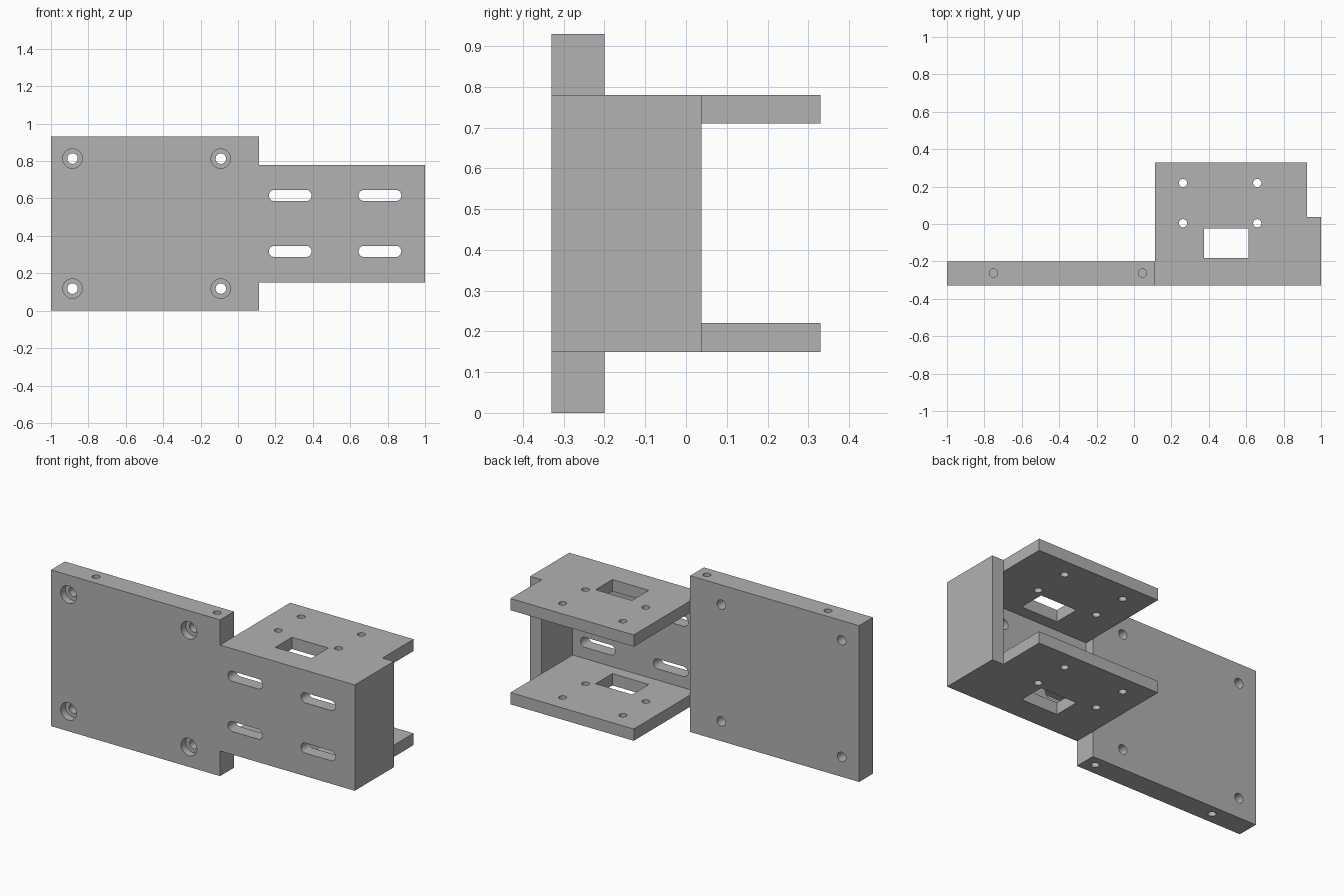
import bpy, bmesh, math
from mathutils import Vector

cube = bpy.data.objects.get("Cube")
if cube:
    bpy.data.objects.remove(cube, do_unlink=True)

grey = bpy.data.materials.new("plain grey")
grey.use_nodes = True
COLOUR = (0.445, 0.445, 0.445, 1)
grey.diffuse_color = COLOUR
grey.node_tree.nodes["Principled BSDF"].inputs["Base Color"].default_value = COLOUR


def rect(a0, a1, b0, b1):
    return [(a0, b0), (a1, b0), (a1, b1), (a0, b1)]


def stadium(a, b, r, half=0.0, n=32):
    """Circle, or a slot when half is the distance from centre to end arc."""
    pts = []
    for i in range(n):
        t = 2 * math.pi * (i + 0.5) / n - math.pi / 2
        shift = half if i < n // 2 else -half
        pts.append((a + shift + r * math.cos(t), b + r * math.sin(t)))
    return pts


def make(name, prisms):
    """Object made of prisms: (outline, axis, low, high)."""
    bm = bmesh.new()
    for outline, axis, lo, hi in prisms:
        rings = []
        for h in (lo, hi):
            rings.append([bm.verts.new(Vector((a, h, b) if axis == "y" else (a, b, h)))
                          for a, b in outline])
        low, high = rings
        bm.faces.new(low[::-1])
        bm.faces.new(high)
        for i in range(len(low)):
            j = (i + 1) % len(low)
            bm.faces.new((low[i], low[j], high[j], high[i]))
    bmesh.ops.recalc_face_normals(bm, faces=bm.faces)
    mesh = bpy.data.meshes.new(name)
    bm.to_mesh(mesh)
    bm.free()
    mesh.materials.append(grey)
    obj = bpy.data.objects.new(name, mesh)
    bpy.context.collection.objects.link(obj)
    return obj


def combine(target, other, operation):
    other.hide_render = True
    mod = target.modifiers.new(operation.title(), "BOOLEAN")
    mod.operation = operation
    mod.solver = "EXACT"
    mod.object = other
    bpy.ops.object.select_all(action="DESELECT")
    bpy.context.view_layer.objects.active = target
    target.select_set(True)
    bpy.ops.object.modifier_apply(modifier=mod.name)
    bpy.data.objects.remove(other, do_unlink=True)


FRONT, PLATE_BACK, BACK = -0.33, -0.2, 0.33
STEP_X, Z0, Z1 = 0.113, 0.15, 0.78

# Motor bracket: stepped plan outline, hollowed between its two flanges
plan = [(STEP_X, FRONT), (1, FRONT), (1, 0.038), (0.925, 0.038),
        (0.925, BACK), (STEP_X, BACK)]
bracket = make("mounting_bracket", [(plan, "z", Z0, Z1)])
hollow = make("hollow", [(rect(0.0, 0.925, -0.255, 0.5), "z", Z0 + 0.07, Z1 - 0.07)])
combine(bracket, hollow, "DIFFERENCE")

# Large flat mounting plate joined to the bracket
plate = make("plate", [(rect(-1, STEP_X, 0, 0.93), "y", FRONT, PLATE_BACK)])
combine(bracket, plate, "UNION")

# Screw holes with counterbores in the plate
corners = [(x, z) for x in (-0.885, -0.092) for z in (0.118, 0.813)]
cuts = [(stadium(x, z, 0.028), "y", -0.5, 0.0) for x, z in corners]
# Blind holes in the plate's top and bottom edges
for x in (-0.752, 0.046):
    cuts.append((stadium(x, -0.262, 0.022), "z", -0.1, 0.15))
    cuts.append((stadium(x, -0.262, 0.022), "z", 0.78, 1.03))
# Adjusting slots in the front wall
for x in (0.279, 0.759):
    for z in (0.317, 0.616):
        cuts.append((stadium(x, z, 0.03, 0.084), "y", -0.5, -0.22))
# Flange screw holes and rectangular windows, through both flanges
for x in (0.262, 0.659):
    for y in (0.004, 0.219):
        cuts.append((stadium(x, y, 0.022), "z", 0.05, 0.9))
cuts.append((rect(0.373, 0.613, -0.183, -0.025), "z", 0.05, 0.9))
combine(bracket, make("holes", cuts), "DIFFERENCE")
bores = [(stadium(x, z, 0.052), "y", -0.5, FRONT + 0.045) for x, z in corners]
combine(bracket, make("counterbores", bores), "DIFFERENCE")

bpy.ops.object.shade_smooth_by_angle(angle=math.radians(30))
